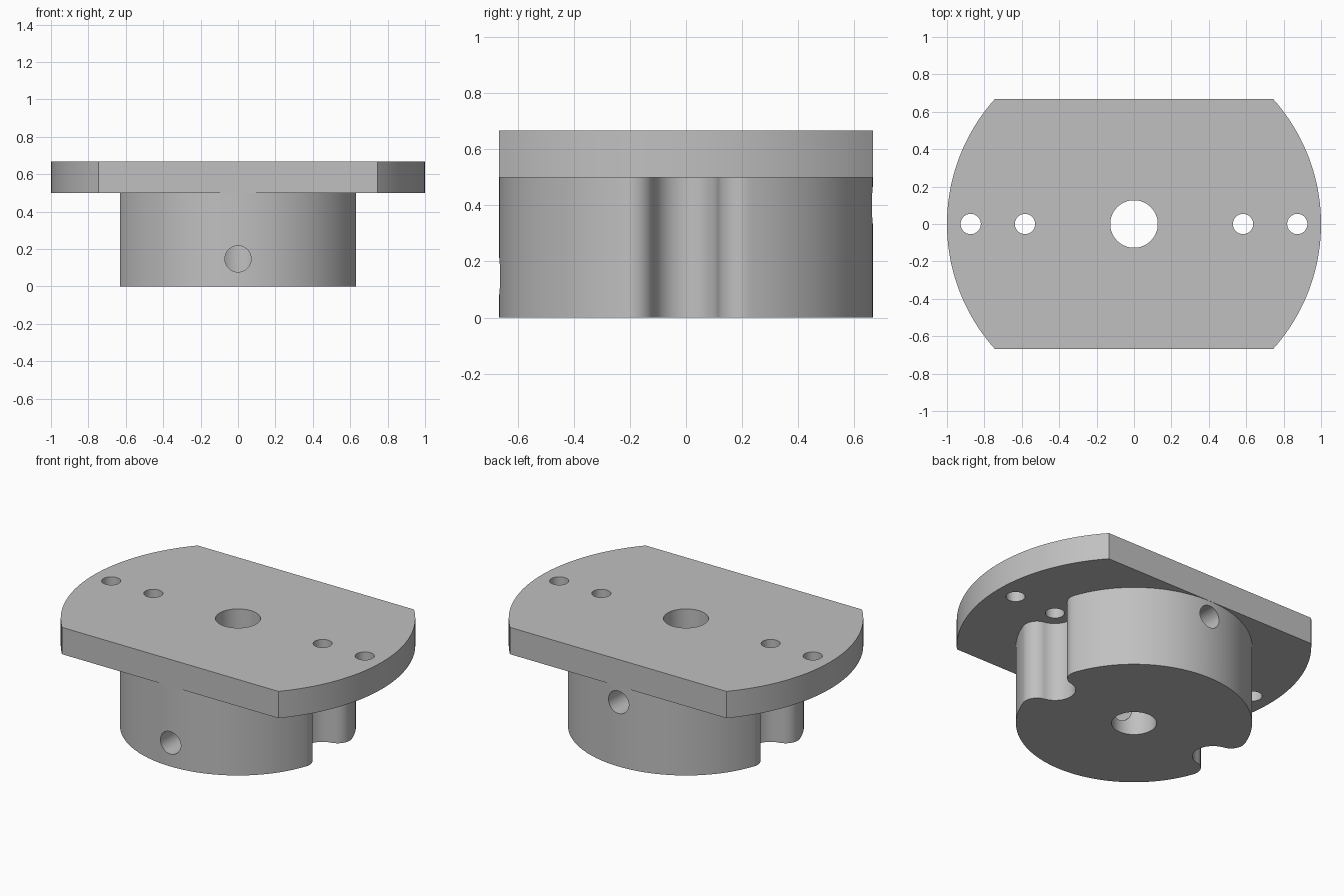
import bpy, bmesh
from math import pi, sin, cos, acos, atan2, radians

if "Cube" in bpy.data.objects:
    bpy.data.objects.remove(bpy.data.objects["Cube"])

PLATE_R, HUB_R, FLAT_Y = 1.0, 0.666, 0.667
PLATE_Z, TOP_Z = 0.5, 0.667
BOLT_X, NOTCH_R, FILLET_R = 0.583, 0.117, 0.083

grey = bpy.data.materials.new("plain_grey")
grey.use_nodes = True
colour = (0.53, 0.53, 0.53, 1)
grey.diffuse_color = colour
grey.node_tree.nodes["Principled BSDF"].inputs["Base Color"].default_value = colour


def arc(cx, cy, r, a0, a1, n):
    return [(cx + r * cos(a0 + (a1 - a0) * i / n),
             cy + r * sin(a0 + (a1 - a0) * i / n)) for i in range(n + 1)]


def prism(name, outline, z0, z1):
    """Extrude a closed outline between two heights."""
    bm = bmesh.new()
    face = bm.faces.new([bm.verts.new((x, y, z0)) for x, y in outline])
    up = bmesh.ops.extrude_face_region(bm, geom=[face])["geom"]
    bmesh.ops.translate(bm, vec=(0, 0, z1 - z0),
                        verts=[v for v in up if isinstance(v, bmesh.types.BMVert)])
    bmesh.ops.recalc_face_normals(bm, faces=bm.faces)
    mesh = bpy.data.meshes.new(name)
    bm.to_mesh(mesh)
    bm.free()
    obj = bpy.data.objects.new(name, mesh)
    mesh.materials.append(grey)
    bpy.context.collection.objects.link(obj)
    return obj


def combine(target, other, operation):
    """Apply a boolean and discard the helper."""
    mod = target.modifiers.new("boolean", "BOOLEAN")
    mod.operation, mod.solver, mod.object = operation, "EXACT", other
    bpy.context.view_layer.objects.active = target
    bpy.ops.object.modifier_apply(modifier=mod.name)
    bpy.data.objects.remove(other)


def drill(target, r, location, depth, rotation=(0, 0, 0)):
    bpy.ops.mesh.primitive_cylinder_add(vertices=64, radius=r, depth=depth,
                                        location=location, rotation=rotation)
    cutter = bpy.context.object
    cutter.hide_render = True
    cutter.data.materials.append(grey)
    combine(target, cutter, "DIFFERENCE")


# Flange plate: a disc with two flat sides
corner = atan2(FLAT_Y, (PLATE_R ** 2 - FLAT_Y ** 2) ** 0.5)
side = arc(0, 0, PLATE_R, -corner, corner, 48)
flange = prism("mounting_flange", side + [(-x, -y) for x, y in side], PLATE_Z, TOP_Z)

# Hub: a disc with a filleted round notch on each side
d, reach = HUB_R - FILLET_R, NOTCH_R + FILLET_R
a = acos((d * d + BOLT_X ** 2 - reach ** 2) / (2 * d * BOLT_X))
fx, fy = d * cos(a), d * sin(a)
b = atan2(fy, fx - BOLT_X)
quarter = (arc(BOLT_X, 0, NOTCH_R, pi, b, 16)
           + arc(fx, fy, FILLET_R, b - pi, a, 16)[1:]
           + arc(0, 0, HUB_R, a, pi / 2, 40)[1:])
half = quarter + [(-x, y) for x, y in reversed(quarter[:-1])]
outline = half[:-1] + [(-x, -y) for x, y in half[:-1]]
hub = prism("hub", outline, 0, PLATE_Z + 0.05)
combine(flange, hub, "UNION")

# Centre bore, bolt holes, and one set-screw hole at the front and back
drill(flange, 0.127, (0, 0, 0.3), 2)
for s in (-1, 1):
    for x in (BOLT_X, 0.873):
        drill(flange, 0.054, (s * x, 0, 0.6), 1)
for y, z in ((-0.5, 0.147), (0.5, 0.4)):
    drill(flange, 0.07, (0, y, z), 1, (pi / 2, 0, 0))

# Smooth round walls, crisp edges
flange.name = "flanged_hub"
bpy.ops.object.select_all(action="DESELECT")
flange.select_set(True)
bpy.context.view_layer.objects.active = flange
bpy.ops.object.shade_smooth_by_angle(angle=radians(30))
